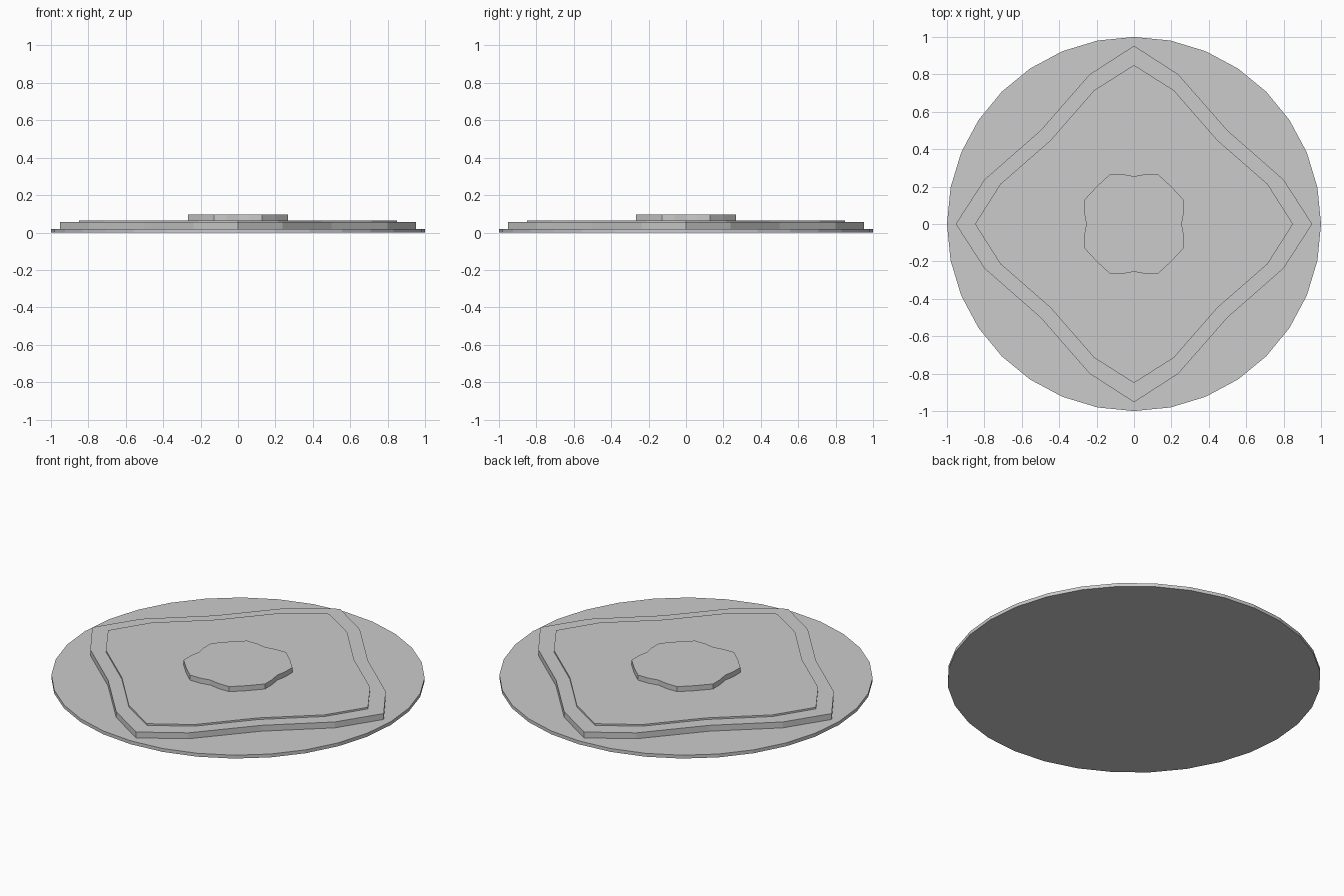
import bpy, bmesh, math

if "Cube" in bpy.data.objects:
    bpy.data.objects.remove(bpy.data.objects["Cube"])


def quarter_turns(pts):
    """Repeat a quarter outline around the four quadrants."""
    out = []
    for k in range(4):
        c, s = [(1, 0), (0, 1), (-1, 0), (0, -1)][k]
        out += [(x * c - y * s, x * s + y * c) for x, y in pts]
    return out


def slab(name, outline, z0, z1):
    bm = bmesh.new()
    face = bm.faces.new([bm.verts.new((x, y, z0)) for x, y in outline])
    top = bmesh.ops.extrude_face_region(bm, geom=[face])["geom"]
    bmesh.ops.translate(bm, vec=(0, 0, z1 - z0),
                        verts=[v for v in top if isinstance(v, bmesh.types.BMVert)])
    bmesh.ops.recalc_face_normals(bm, faces=bm.faces)
    me = bpy.data.meshes.new(name)
    bm.to_mesh(me)
    bm.free()
    bpy.context.collection.objects.link(bpy.data.objects.new(name, me))


# Round base plate
circle = [(math.cos(i * math.tau / 32), math.sin(i * math.tau / 32)) for i in range(32)]
slab("base_disc", circle, 0, 0.02)

# Two stacked diamond plates
slab("lower_diamond",
     quarter_turns([(0.953, 0), (0.80, 0.237), (0.5, 0.5), (0.237, 0.80)]), 0.02, 0.055)
slab("upper_diamond",
     quarter_turns([(0.85, 0), (0.715, 0.213), (0.447, 0.447), (0.213, 0.715)]), 0.055, 0.065)

# Lobed centre boss
slab("centre_boss",
     quarter_turns([(0.255, 0), (0.266, 0.06), (0.266, 0.128), (0.2, 0.2),
                    (0.128, 0.266), (0.06, 0.266)]), 0.065, 0.095)
